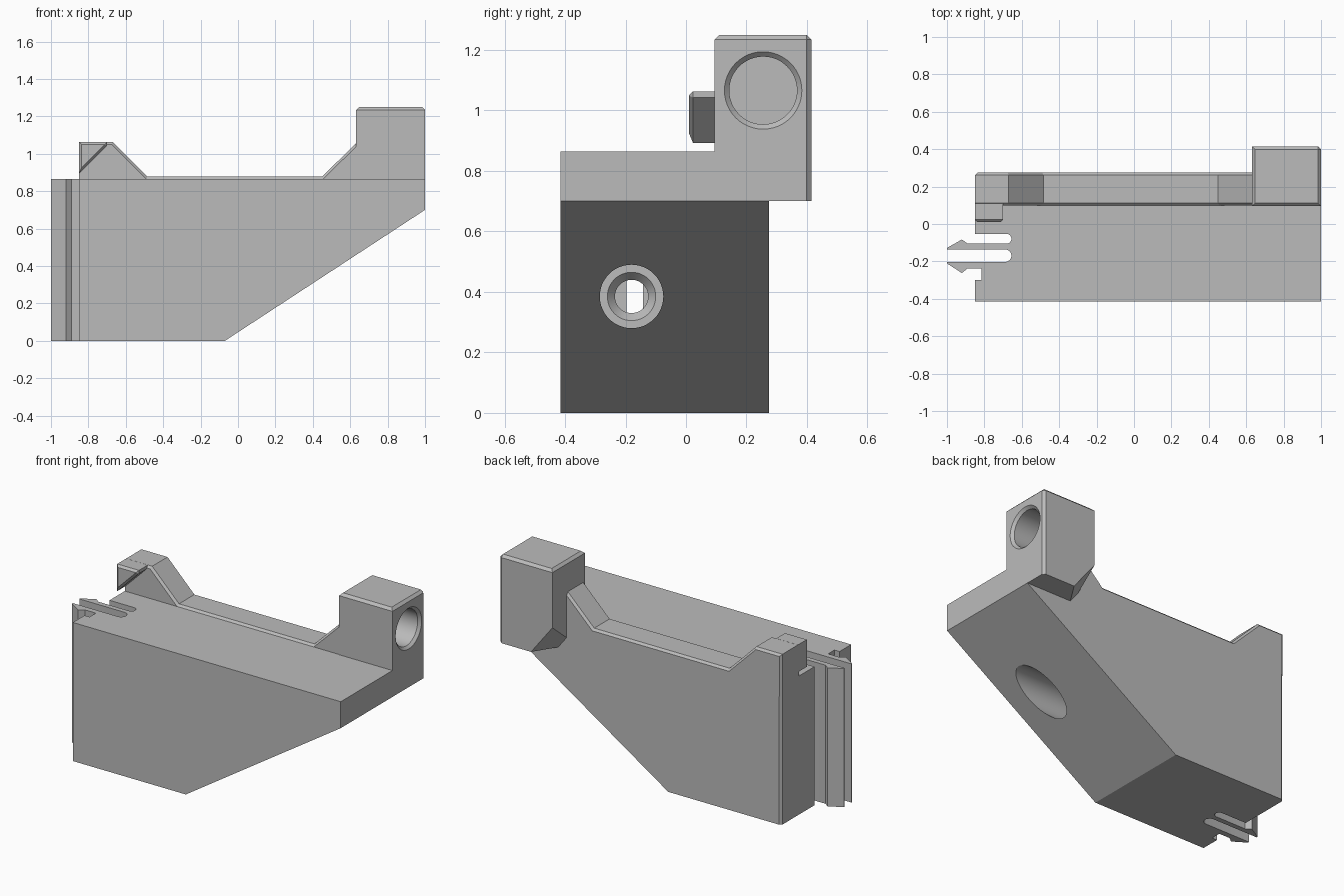
import bpy, bmesh, math
from mathutils import Vector

if "Cube" in bpy.data.objects:
    bpy.data.objects.remove(bpy.data.objects["Cube"])

grey = bpy.data.materials.new("plain_grey")
grey.diffuse_color = (0.5, 0.5, 0.5, 1)
grey.use_nodes = True
grey.node_tree.nodes["Principled BSDF"].inputs["Base Color"].default_value = grey.diffuse_color


def finish(name, bm):
    bmesh.ops.recalc_face_normals(bm, faces=bm.faces)
    me = bpy.data.meshes.new(name)
    bm.to_mesh(me)
    bm.free()
    me.materials.append(grey)
    ob = bpy.data.objects.new(name, me)
    bpy.context.collection.objects.link(ob)
    return ob


def prism(points, direction):
    """Extrude a closed 3D outline along a direction."""
    bm = bmesh.new()
    face = bm.faces.new([bm.verts.new(p) for p in points])
    ext = bmesh.ops.extrude_face_region(bm, geom=[face])
    verts = [g for g in ext["geom"] if isinstance(g, bmesh.types.BMVert)]
    bmesh.ops.translate(bm, verts=verts, vec=direction)
    bmesh.ops.recalc_face_normals(bm, faces=bm.faces)
    return bm


def side_prism(profile, y0, y1):
    return prism([(x, y0, z) for x, z in profile], (0, y1 - y0, 0))


def slice_off(bm, co, normal):
    """Remove everything on the normal side of a plane and cap the cut."""
    geom = bm.verts[:] + bm.edges[:] + bm.faces[:]
    cut = bmesh.ops.bisect_plane(bm, geom=geom, plane_co=co, plane_no=normal, clear_outer=True)
    edges = [g for g in cut["geom_cut"] if isinstance(g, bmesh.types.BMEdge)]
    bmesh.ops.contextual_create(bm, geom=edges)


def chamfer(bm, width, test):
    """Bevel the edges whose two end points pass the test."""
    edges = [e for e in bm.edges if test(e.verts[0].co, e.verts[1].co)]
    bmesh.ops.bevel(bm, geom=edges, offset=width, segments=1, affect='EDGES', profile=0.5)


def bore(ob, profile, y, z):
    """Cut a turned hole along x; profile is (x, radius) pairs."""
    bm = bmesh.new()
    n = 48
    rings = []
    for x, r in profile:
        rings.append([bm.verts.new((x, y + r * math.cos(2 * math.pi * i / n),
                                    z + r * math.sin(2 * math.pi * i / n))) for i in range(n)])
    for a, b in zip(rings, rings[1:]):
        for i in range(n):
            j = (i + 1) % n
            bm.faces.new((a[i], a[j], b[j], b[i]))
    bm.faces.new(rings[0])
    bm.faces.new(rings[-1])
    cutter = finish("hole_cutter", bm)
    mod = ob.modifiers.new("hole", 'BOOLEAN')
    mod.object = cutter
    mod.operation = 'DIFFERENCE'
    mod.solver = 'EXACT'
    bpy.context.view_layer.objects.active = ob
    bpy.ops.object.modifier_apply(modifier=mod.name)
    bpy.data.objects.remove(cutter)


def slot_end(y0, y1, x):
    """Rounded inner end of a slot, from y0 to y1."""
    m, r = (y0 + y1) / 2, (y1 - y0) / 2
    return [(x - r + r * math.cos(a), m + r * math.sin(a))
            for a in [math.radians(-90 + 22.5 * i) for i in range(9)]]


# Body with the two barbed clip prongs, drawn in plan
plan = [(1, -0.415), (1, 0.275), (-0.835, 0.275), (-0.85, 0.26), (-0.85, -0.053)]
plan += slot_end(-0.105, -0.053, -0.655)[::-1]
plan += [(-0.89, -0.105), (-0.92, -0.083), (-1, -0.128), (-1, -0.136)]
plan += slot_end(-0.203, -0.136, -0.655)[::-1]
plan += [(-1, -0.203), (-1, -0.211), (-0.92, -0.262), (-0.89, -0.238),
         (-0.815, -0.238), (-0.815, -0.30), (-0.85, -0.30), (-0.85, -0.415)]
bm = prism([(x, y, 0) for x, y in plan], (0, 0, 0.865))
# Sloping underside
slice_off(bm, Vector((-0.07, 0, 0)), Vector((0.70, 0, -1.07)))
body = finish("body", bm)
# Stepped screw hole from the slope through to the clip slot
bore(body, [(-0.67, 0.055), (-0.36, 0.055), (-0.33, 0.08), (-0.3301, 0.105), (1.2, 0.105)], -0.18, 0.385)

# Raised rim with ramps at both ends
rim_profile = [(-0.85, 0.80), (0.70, 0.80), (0.70, 1.06), (0.635, 1.06), (0.45, 0.878),
               (-0.485, 0.878), (-0.67, 1.063), (-0.85, 1.063)]
bm = side_prism(rim_profile, 0.098, 0.275)


def rim_edge(a, b):
    top = min(a.z, b.z) > 0.87 and abs(a.y - b.y) < 1e-4 and max(a.x, b.x) < 0.64
    left_back = max(a.x, b.x) < -0.84 and min(a.y, b.y) > 0.27
    return (top and not (max(a.x, b.x) < -0.84)) or left_back


chamfer(bm, 0.013, rim_edge)
rim = finish("rim", bm)

# Overhanging hook lip above the clip
bm = side_prism([(-0.85, 0.893), (-0.85, 1.063), (-0.70, 1.063), (-0.70, 1.043)], 0.01, 0.11)
chamfer(bm, 0.013, lambda a, b: max(a.y, b.y) < 0.02)
hook = finish("hook_lip", bm)

# Tall end block with chamfered top and corner
bm = side_prism([(0.632, 0.70), (1, 0.70), (1, 1.25), (0.632, 1.25)], 0.095, 0.415)
chamfer(bm, 0.016, lambda a, b: min(a.z, b.z) > 1.24 or (min(a.x, b.x) > 0.99 and min(a.y, b.y) > 0.41))
# Slanted cut under the overhanging back corner
p = [Vector((0.78, 0.415, 0.70)), Vector((0.632, 0.415, 0.89)), Vector((0.632, 0.275, 0.775))]
normal = (p[1] - p[0]).cross(p[2] - p[0])
if normal.x > 0:
    normal = -normal
slice_off(bm, p[0], normal)
block = finish("end_block", bm)
# Blind socket with a countersunk mouth
bore(block, [(0.70, 0.112), (0.984, 0.112), (1.0, 0.128), (1.1, 0.128)], 0.255, 1.066)

for ob in (body, rim, hook, block):
    bpy.ops.object.select_all(action='DESELECT')
    ob.select_set(True)
    bpy.context.view_layer.objects.active = ob
    bpy.ops.object.shade_smooth_by_angle(angle=math.radians(25))
